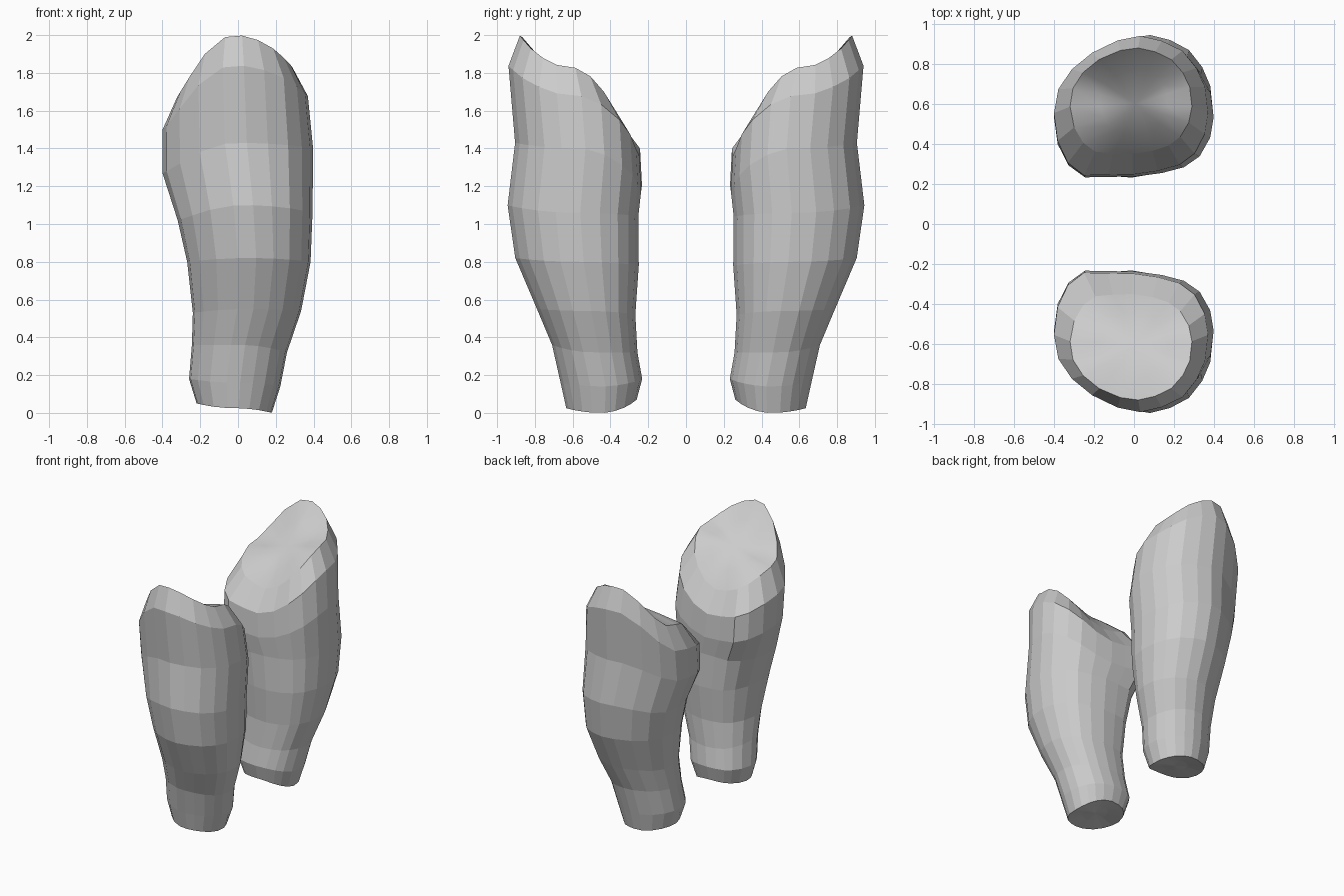
import bpy, bmesh
from mathutils import Vector

if "Cube" in bpy.data.objects:
    bpy.data.objects.remove(bpy.data.objects["Cube"])

# Cross-section seen from above, normalised to a -1..1 box (v = +1 is the inner side)
OUTLINE = [(-1, .1), (-.96, .5), (-.83, .82), (-.62, 1), (-.3, .98), (.02, .97), (.35, .92),
           (.63, .84), (.83, .68), (.96, .4), (1, .1), (.96, -.27), (.85, -.54), (.67, -.79),
           (.4, -.93), (.12, -1), (-.17, -.93), (-.5, -.75), (-.76, -.52), (-.94, -.24)]

# Rings: x min, x max, y outer, y inner, z at left / right / outer / inner, roundness
RINGS = [
    (-.10, .08, -.53, -.35, .06, .03, .04, .06, 1.0),
    (-.22, .18, -.635, -.26, .05, .00, .025, .07, .8),
    (-.26, .225, -.665, -.23, .18, .14, .16, .18, .7),
    (-.245, .26, -.71, -.255, .36, .32, .36, .32, .7),
    (-.24, .335, -.79, -.265, .53, .54, .55, .52, .6),
    (-.27, .385, -.905, -.245, .80, .80, .82, .78, .5),
    (-.32, .395, -.945, -.245, 1.02, 1.06, 1.10, 1.04, .3),
    (-.40, .398, -.905, -.228, 1.27, 1.40, 1.43, 1.18, .1),
    (-.40, .37, -.94, -.238, 1.50, 1.68, 1.84, 1.36, .1),
    (-.32, .29, -.88, -.345, 1.68, 1.83, 2.00, 1.51, .4),
    (-.17, .17, -.77, -.44, 1.71, 1.80, 1.88, 1.63, 1.0),
]


def ring_points(x0, x1, yo, yi, zl, zr, zo, zi, roundness):
    pts = []
    for p in OUTLINE:
        p = Vector(p)
        u, v = p.lerp(p.normalized(), roundness)
        zx, zy = (zl if u < 0 else zr), (zo if v < 0 else zi)
        pts.append(Vector(((x0 + x1) / 2 + u * (x1 - x0) / 2,
                           (yo + yi) / 2 + v * (yi - yo) / 2,
                           (u * u * zx + v * v * zy) / (u * u + v * v))))
    return pts


def build_leg(name, side):
    bm = bmesh.new()
    loops = []
    for r in RINGS:
        loops.append([bm.verts.new((p.x, p.y * side, p.z)) for p in ring_points(*r)])
    n = len(OUTLINE)
    # Faceted walls
    for a, b in zip(loops, loops[1:]):
        for i in range(n):
            j = (i + 1) % n
            bm.faces.new((a[i], a[j], b[j], b[i]))
    # Fan caps at the ankle and the slanted hip end
    for loop in (loops[0], loops[-1]):
        c = bm.verts.new(sum((v.co for v in loop), Vector()) / n)
        for i in range(n):
            bm.faces.new((loop[i], loop[(i + 1) % n], c))
    bmesh.ops.recalc_face_normals(bm, faces=bm.faces[:])
    # Only the hip cap is smooth
    bm.verts.ensure_lookup_table()
    cap = set(loops[-1])
    for f in bm.faces:
        f.smooth = any(v in cap for v in f.verts)
    mesh = bpy.data.meshes.new(name)
    bm.to_mesh(mesh)
    bm.free()
    bpy.context.collection.objects.link(bpy.data.objects.new(name, mesh))


# Front leg, and its mirror image across y
build_leg("front_leg", 1)
build_leg("back_leg", -1)
